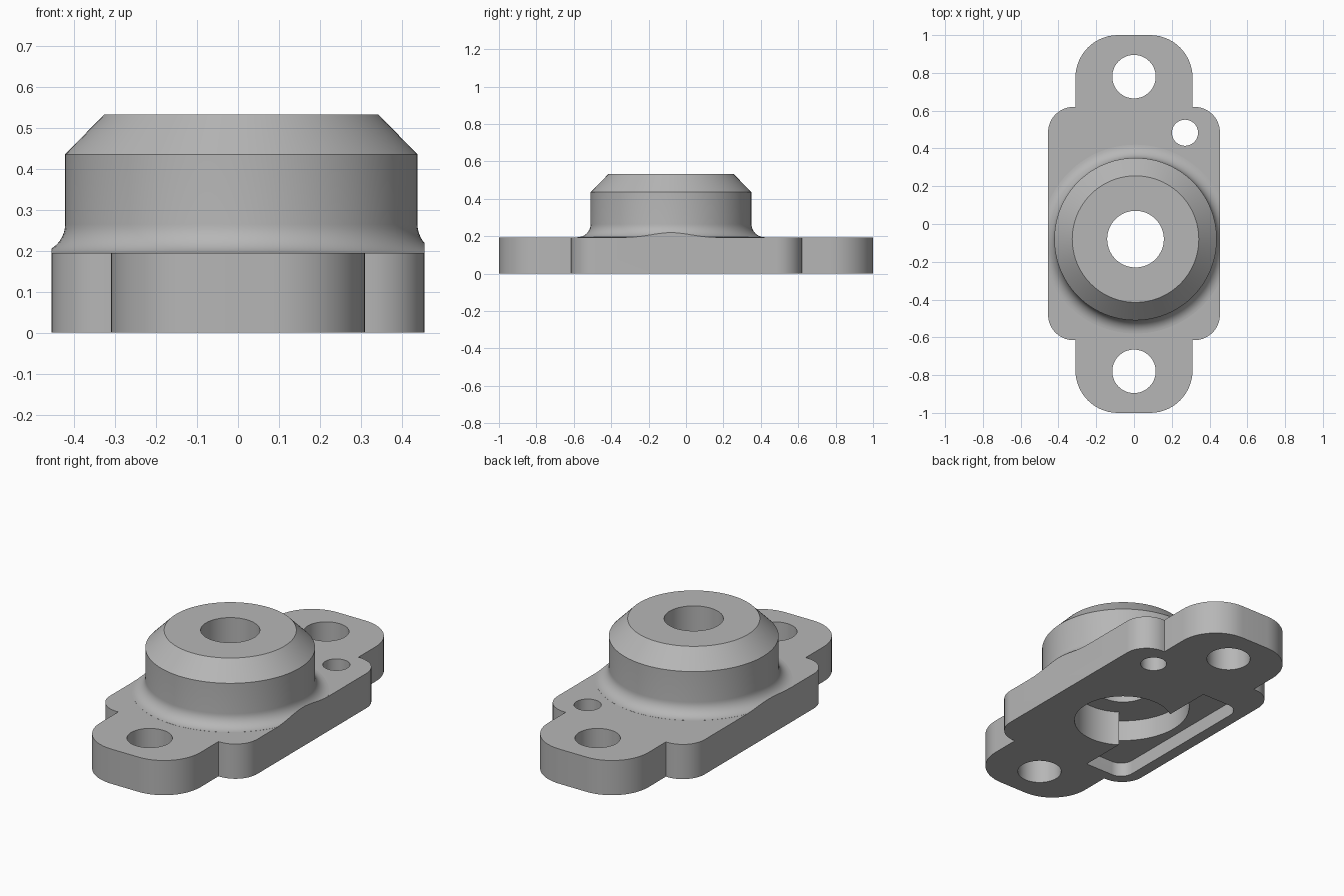
import bpy, bmesh
from math import sin, cos, pi, radians, acos

cube = bpy.data.objects.get("Cube")
if cube:
    bpy.data.objects.remove(cube, do_unlink=True)

BOSS_X, BOSS_Y = 0.008, -0.08
PLATE_TOP = 0.194

metal = bpy.data.materials.new("plain_grey")
metal.use_nodes = True
grey = (0.47, 0.47, 0.47, 1)
metal.diffuse_color = grey
metal.node_tree.nodes["Principled BSDF"].inputs["Base Color"].default_value = grey


def make(name, bm):
    bmesh.ops.recalc_face_normals(bm, faces=bm.faces)
    mesh = bpy.data.meshes.new(name)
    bm.to_mesh(mesh)
    bm.free()
    mesh.materials.append(metal)
    obj = bpy.data.objects.new(name, mesh)
    bpy.context.collection.objects.link(obj)
    return obj


def prism(name, outline, z0, z1):
    bm = bmesh.new()
    face = bm.faces.new([bm.verts.new((x, y, z0)) for x, y in outline])
    top = bmesh.ops.extrude_face_region(bm, geom=[face])["geom"]
    bmesh.ops.translate(bm, vec=(0, 0, z1 - z0),
                        verts=[v for v in top if isinstance(v, bmesh.types.BMVert)])
    return make(name, bm)


def arc(cx, cy, r, start, end, steps):
    return [(cx + r * cos(start + (end - start) * i / steps),
             cy + r * sin(start + (end - start) * i / steps)) for i in range(steps + 1)]


def rounded_rect(x0, x1, y0, y1, radii):
    # Corner radii run counter-clockwise from the (x1, y1) corner
    pts = []
    corners = [(x1, y1, -1, -1), (x0, y1, 1, -1), (x0, y0, 1, 1), (x1, y0, -1, 1)]
    for i, ((x, y, sx, sy), r) in enumerate(zip(corners, radii)):
        if r:
            pts += arc(x + sx * r, y + sy * r, r, i * pi / 2, (i + 1) * pi / 2, 14)
        else:
            pts.append((x, y))
    return pts


def hole(name, x, y, r, z0, z1, steps=64):
    return prism(name, arc(x, y, r, 0, 2 * pi, steps)[:-1], z0, z1)


def lathe(name, profile, cx, cy, steps=96):
    bm = bmesh.new()
    rings = [[bm.verts.new((x, y, z)) for x, y in arc(cx, cy, r, 0, 2 * pi, steps)[:-1]]
             for r, z in profile]
    for a, b in zip(rings, rings[1:]):
        for i in range(steps):
            j = (i + 1) % steps
            bm.faces.new((a[i], a[j], b[j], b[i]))
    bm.faces.new(rings[0])
    bm.faces.new(rings[-1])
    return make(name, bm)


def combine(target, tool, operation):
    mod = target.modifiers.new("cut", "BOOLEAN")
    mod.operation, mod.solver, mod.object = operation, "EXACT", tool
    bpy.context.view_layer.objects.active = target
    bpy.ops.object.modifier_apply(modifier=mod.name)
    bpy.data.objects.remove(tool, do_unlink=True)


# Flange plate: wide body with a narrower rounded lug running through both ends
flange = prism("flange_housing", rounded_rect(-0.455, 0.455, -0.615, 0.62, [0.135] * 4), 0, PLATE_TOP)
lugs = prism("end_lugs", rounded_rect(-0.31, 0.31, -1, 1, [0.225] * 4), 0, PLATE_TOP)
combine(flange, lugs, "UNION")

# Chamfered boss with a fillet at its foot, trimmed to the plate sides
fillet = 0.07
foot = arc(0.43 + fillet, PLATE_TOP + fillet + 0.0005, fillet, 1.5 * pi, pi, 10)
boss = lathe("boss", [(0.43 + fillet, 0.12)] + foot + [(0.43, 0.435), (0.335, 0.532)], BOSS_X, BOSS_Y)
trim = prism("side_trim", rounded_rect(-0.455, 0.455, -0.8, 0.8, [0] * 4), -0.1, 1)
combine(boss, trim, "INTERSECT")
combine(flange, boss, "UNION")

# Mounting holes, pin hole and central bore
for side in (-1, 1):
    combine(flange, hole("mount_hole", 0, side * 0.78, 0.115, -0.1, 0.4), "DIFFERENCE")
combine(flange, hole("pin_hole", 0.27, 0.483, 0.069, -0.1, 0.4, 48), "DIFFERENCE")
combine(flange, hole("shaft_bore", BOSS_X, BOSS_Y, 0.15, -0.1, 0.8), "DIFFERENCE")

# Underside recess: round counterbore, side slot and a deeper half-moon between them
inner = -0.14
combine(flange, hole("counterbore", BOSS_X, BOSS_Y, 0.258, -0.1, 0.2, 80), "DIFFERENCE")
slot = rounded_rect(-0.39, inner, -0.557, 0.405, [0, 0.075, 0.075, 0])
combine(flange, prism("side_slot", slot, -0.1, 0.08), "DIFFERENCE")
half = acos((BOSS_X - inner) / 0.35)
moon = arc(BOSS_X, BOSS_Y, 0.35, pi - half, pi + half, 32)
combine(flange, prism("half_moon", moon, -0.05, 0.2), "DIFFERENCE")

# Smooth curved walls, keep machined edges crisp
bpy.ops.object.select_all(action="DESELECT")
flange.select_set(True)
bpy.context.view_layer.objects.active = flange
bpy.ops.object.shade_smooth_by_angle(angle=radians(25))
